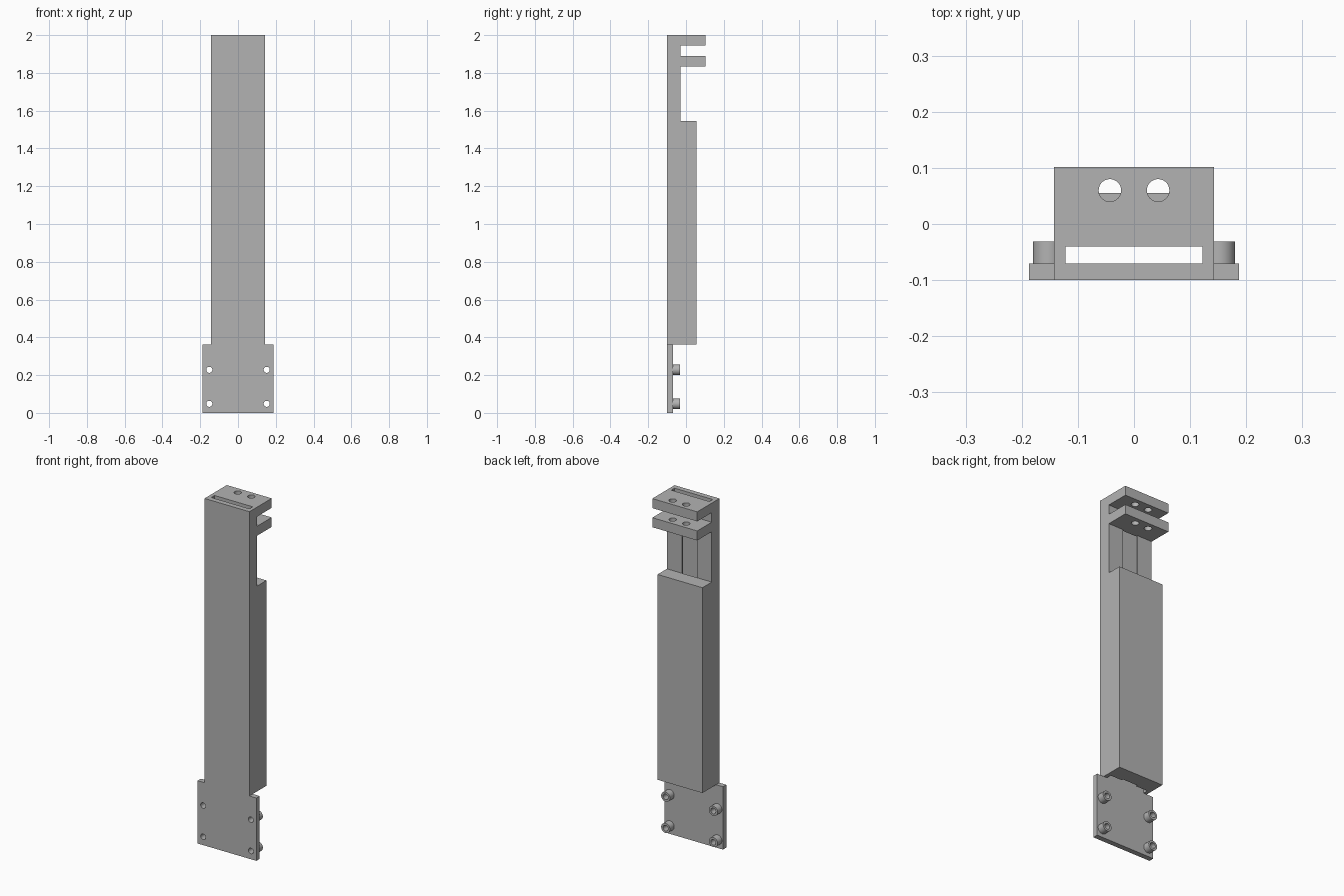
import bpy, bmesh, math
from mathutils import Vector

cube = bpy.data.objects.get("Cube")
if cube:
    bpy.data.objects.remove(cube, do_unlink=True)

grey = bpy.data.materials.new("plain_grey")
grey.use_nodes = True
GREY = (0.45, 0.45, 0.45, 1)
grey.diffuse_color = GREY
grey.node_tree.nodes["Principled BSDF"].inputs["Base Color"].default_value = GREY


def rect(u0, u1, v0, v1):
    return [(u0, v0), (u1, v0), (u1, v1), (u0, v1)]


def circle(u, v, r, n=32):
    return [(u + r * math.cos(math.tau * i / n), v + r * math.sin(math.tau * i / n))
            for i in range(n)]


def extrude(name, loops, start, end, axis="z"):
    """Fill an outline (first loop) with holes (other loops), then extrude it."""
    def place(u, v, w):
        return Vector((u, v, w)) if axis == "z" else Vector((u, w, v))
    bm = bmesh.new()
    for loop in loops:
        verts = [bm.verts.new(place(u, v, start)) for u, v in loop]
        for a, b in zip(verts, verts[1:] + verts[:1]):
            bm.edges.new((a, b))
    bmesh.ops.triangle_fill(bm, use_beauty=True, use_dissolve=False, edges=bm.edges[:])
    result = bmesh.ops.extrude_face_region(bm, geom=bm.faces[:], use_keep_orig=True)
    moved = [g for g in result["geom"] if isinstance(g, bmesh.types.BMVert)]
    bmesh.ops.translate(bm, verts=moved, vec=place(0, 0, end - start))
    bmesh.ops.recalc_face_normals(bm, faces=bm.faces[:])
    mesh = bpy.data.meshes.new(name)
    bm.to_mesh(mesh)
    bm.free()
    mesh.materials.append(grey)
    obj = bpy.data.objects.new(name, mesh)
    bpy.context.collection.objects.link(obj)
    bpy.ops.object.select_all(action="DESELECT")
    obj.select_set(True)
    bpy.context.view_layer.objects.active = obj
    bpy.ops.object.shade_smooth_by_angle(angle=math.radians(30))
    return obj


HALF = 0.143                     # half width of the column
FRONT, BACK = -0.1, -0.03        # front and back of the column
SLOT_F, SLOT_B = -0.07, -0.04    # front and back of the inner slot
SLOT, GAP = 0.122, 0.048         # half widths of the slot and its rear opening
FOOT_TOP, TOP = 0.362, 2.0

# Column: channel section with a rear opening
half = [(HALF, FRONT), (HALF, BACK), (GAP, BACK), (GAP, SLOT_B), (SLOT, SLOT_B), (SLOT, SLOT_F)]
extrude("column", [half + [(-x, y) for x, y in reversed(half)]], FOOT_TOP, TOP)

# Rear housing closing the channel
extrude("rear_housing", [rect(-HALF, HALF, BACK, 0.055)], FOOT_TOP, 1.545)

# Two drilled shelves, each with a tongue filling the rear opening
half = [(GAP, SLOT_B), (GAP, BACK), (HALF, BACK), (HALF, 0.102)]
shelf = [half + [(-x, y) for x, y in reversed(half)]]
shelf += [circle(side * 0.043, 0.06, 0.02) for side in (-1, 1)]
extrude("lower_shelf", shelf, 1.835, 1.89)
extrude("upper_shelf", shelf, 1.945, TOP)

# Foot plate with four holes, and a hollow boss behind each hole
spots = [(x, z) for x in (-0.152, 0.152) for z in (0.048, 0.228)]
plate = [rect(-0.187, 0.187, 0, FOOT_TOP)] + [circle(x, z, 0.016) for x, z in spots]
extrude("foot_plate", plate, FRONT, SLOT_F, "y")
for x, z in spots:
    name = ("upper" if z > 0.1 else "lower") + ("_left" if x > 0 else "_right") + "_boss"
    extrude(name, [circle(x, z, 0.028), circle(x, z, 0.016)], SLOT_F, -0.031, "y")
